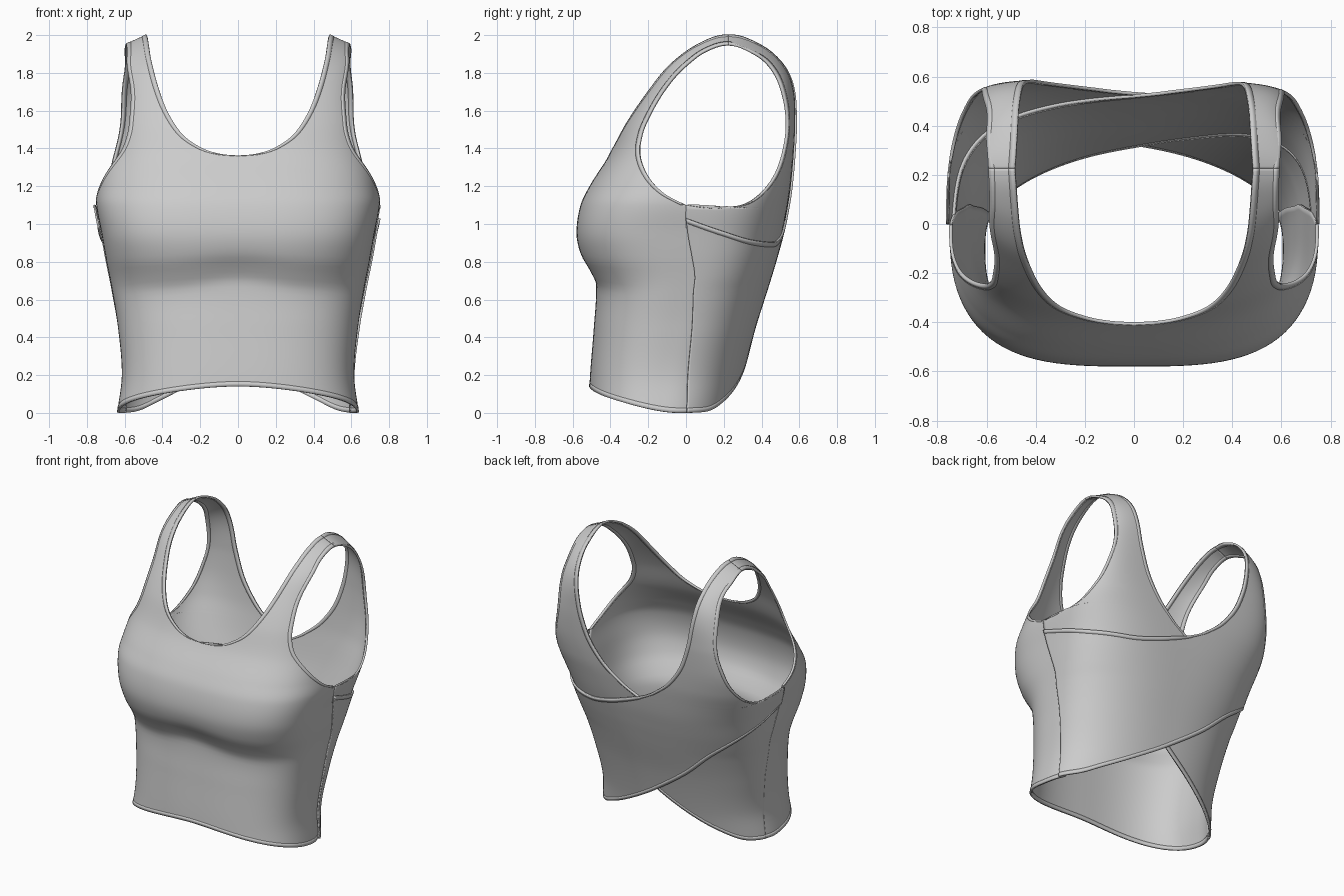
import bpy, bmesh, math
from mathutils import Vector

if "Cube" in bpy.data.objects:
    bpy.data.objects.remove(bpy.data.objects["Cube"])

# Body profile: height, half width, front y, back y, centre y, front / back squareness
BODY = [
    (2.00, .64, .225, .225, .225, 3.2, 3.2), (1.97, .64, .09, .36, .225, 3.2, 3.3),
    (1.91, .64, -.03, .47, .22, 3.2, 3.6), (1.82, .643, -.14, .545, .20, 3.2, 4.2),
    (1.70, .655, -.23, .572, .19, 3.2, 5.4), (1.53, .685, -.33, .57, .15, 3.1, 6.4),
    (1.36, .715, -.405, .56, .10, 3.0, 6.0), (1.20, .74, -.505, .545, .05, 3.0, 4.6),
    (1.10, .745, -.553, .53, .02, 3.1, 3.8), (.95, .718, -.575, .50, 0, 3.2, 3.2),
    (.82, .695, -.553, .465, 0, 3.0, 2.9), (.72, .675, -.505, .435, 0, 2.8, 2.7),
    (.64, .66, -.472, .41, -.02, 2.7, 2.6), (.45, .63, -.483, .35, -.05, 2.7, 2.5),
    (.20, .61, -.503, .285, -.10, 2.7, 2.4), (0, .635, -.513, .24, -.12, 2.7, 2.3)]
Q = [math.sqrt(2 - r[0]) for r in BODY]


def body(q):
    """Smoothly interpolated profile values at q = sqrt(2 - height)."""
    q = min(max(q, 0), Q[-1])
    i = next((k for k in range(len(Q) - 2) if q <= Q[k + 1]), len(Q) - 2)
    h = Q[i + 1] - Q[i]
    t = (q - Q[i]) / h
    out = []
    for c in range(1, 7):
        def slope(k):
            lo, hi = max(k - 1, 0), min(k + 1, len(Q) - 1)
            return (BODY[hi][c] - BODY[lo][c]) / (Q[hi] - Q[lo])
        a, b = BODY[i][c], BODY[i + 1][c]
        out.append((2*t**3 - 3*t*t + 1)*a + (t**3 - 2*t*t + t)*h*slope(i)
                   + (3*t*t - 2*t**3)*b + (t**3 - t*t)*h*slope(i + 1))
    return out


def surface(ang, q, off=0):
    a, yf, yb, yc, nf, nb = body(q)
    h = 2 - q * q
    c, s = math.cos(ang), math.sin(ang)
    if s < 0:  # underbust line rises towards the centre
        lift = .05 * math.exp(-(a * c / .26)**2 - ((h - .72) / .16)**2)
        yf = body(math.sqrt(2 - h + lift))[1]
    n, b = (nb, yb - yc) if s > 0 else (nf, yc - yf)
    r = (abs(c)**n + abs(s)**n)**(-1 / n)
    off *= min(1, (2 - h) * 2)
    x = (a + off) * r * c
    w = min(max((h - 1.7) / .3, 0), 1)
    drop = .05 * w * w * min(max((abs(x) - .48) / .11, 0), 1)
    return Vector((x, yc + (max(b, 0) + off) * r * s, h - drop))


# Points on the body given by one coordinate and height -> (angle, q)
def by_x(x, z, back):
    q = math.sqrt(2 - z)
    v = body(q)
    n = v[5] if back else v[4]
    X = min(abs(x) / v[0], 1)
    t = math.atan2((1 - X**n)**(1 / n), X)
    if x < 0:
        t = math.pi - t
    return (t if back else -t, q)


def F(x, z):
    return by_x(x, z, False)


def K(x, z):
    return by_x(x, z, True)


def R(y, z):
    q = math.sqrt(2 - z)
    a, yf, yb, yc, nf, nb = body(q)
    n, b = (nb, yb - yc) if y > yc else (nf, yc - yf)
    Y = min(abs(y - yc) / b, 1)
    t = math.atan2(Y, (1 - Y**n)**(1 / n))
    return (t if y > yc else -t, q)


def L(y, z):
    t, q = R(y, z)
    return (math.pi - t, q)


def spline(pts, steps):
    out = []
    for i in range(len(pts) - 1):
        p = [pts[max(i - 1, 0)], pts[i], pts[i + 1], pts[min(i + 2, len(pts) - 1)]]
        for k in range(steps):
            t = k / steps
            out.append([.5 * (2*p[1][c] + (p[2][c] - p[0][c])*t
                        + (2*p[0][c] - 5*p[1][c] + 4*p[2][c] - p[3][c])*t*t
                        + (3*p[1][c] - p[0][c] - 3*p[2][c] + p[3][c])*t**3) for c in (0, 1)])
    return out + [list(pts[-1])]


def edge_curve(pts, steps, corners):
    cuts = [0] + corners + [len(pts) - 1]
    out = []
    for a, b in zip(cuts, cuts[1:]):
        out = out[:-1] + spline(pts[a:b + 1], steps)
    return out


def panel_grid(rows, steps, cols, ca, cb, off=0, sx=1, ease=False):
    """Rows run from edge A to edge B; ca / cb list the sharp corners of each edge."""
    ea, eb = edge_curve([r[0] for r in rows], steps, ca), edge_curve([r[1] for r in rows], steps, cb)
    grid = []
    for (a0, q0), (a1, q1) in zip(ea, eb):
        row = []
        for j in range(cols + 1):
            v = j / cols
            e = min(1, v * 1.1)
            w = e * e * (3 - 2 * e) if ease else v
            p = surface(a0 + (a1 - a0) * v, max(q0 + (q1 - q0) * w, 0), off)
            row.append(Vector((p.x * sx, p.y, p.z)))
        grid.append(row)
    return grid


def cloth(name, grid, thick, mirror=False):
    bm = bmesh.new()
    vs = [[bm.verts.new(p) for p in row] for row in grid]
    for r0, r1 in zip(vs, vs[1:]):
        for j in range(len(r0) - 1):
            bm.faces.new((r0[j], r0[j + 1], r1[j + 1], r1[j]))
    bmesh.ops.remove_doubles(bm, verts=bm.verts, dist=1e-5)
    bmesh.ops.recalc_face_normals(bm, faces=bm.faces)
    me = bpy.data.meshes.new(name)
    bm.to_mesh(me)
    bm.free()
    ob = bpy.data.objects.new(name, me)
    bpy.context.collection.objects.link(ob)
    if mirror:
        ob.modifiers.new("mirror", 'MIRROR').merge_threshold = .002
    so = ob.modifiers.new("thickness", 'SOLIDIFY')
    so.thickness, so.offset = thick, 0
    bpy.context.view_layer.objects.active = ob
    ob.select_set(True)
    bpy.ops.object.shade_smooth_by_angle(angle=math.radians(40))
    ob.select_set(False)


def band(name, edge, inner, mirror=False, width=.026):
    """Folded edge binding running along a panel border."""
    strip = [[p, p + (i - p).normalized() * width] for p, i in zip(edge, inner)]
    if mirror:  # keep the middle joint on the mirror plane
        strip[0][1].x = strip[0][0].x if abs(strip[0][0].x) < .001 else strip[0][1].x
    cloth(name, strip, .013, mirror)


# Front panel, half: (centre / neckline) to (side seam / armhole); sides tuck under the back
ST = 8
front_rows = [
    (F(0, .14), R(.03, 0)), (F(0, .40), R(.05, .30)), (F(0, .64), R(.07, .56)),
    (F(0, .85), R(.07, .80)), (F(0, 1.05), R(.05, .98)), (F(0, 1.22), R(0, 1.10)),
    (F(0, 1.36), R(-.12, 1.165)), (F(.10, 1.37), R(-.205, 1.26)), (F(.20, 1.405), R(-.245, 1.37)),
    (F(.30, 1.48), R(-.235, 1.47)), (F(.38, 1.61), R(-.19, 1.58)), (F(.43, 1.75), R(-.12, 1.70)),
    (F(.46, 1.87), R(0, 1.85)), (F(.475, 1.96), R(.10, 1.945)), (F(.485, 2), F(.59, 2))]
g = panel_grid(front_rows, ST, 36, [6], [5], ease=True)
cloth("front_panel", g, .01, True)
band("front_hem", g[0], g[2], True)
neck = g[6*ST:]
band("front_neckline_binding", [r[0] for r in neck], [r[5] for r in neck], True)
band("front_armhole_binding", [r[-1] for r in g[5*ST:]], [r[-4] for r in g[5*ST:]], True)

# Wrap back panel: (hem / armhole) to (neckline), side seam across to opposite strap
back_rows = [
    (R(0, 0), R(0, 1.03)), (K(.53, .01), R(.18, .965)), (K(.42, .06), R(.34, .915)),
    (K(.25, .15), K(.42, .905)), (K(0, .305), K(.25, .94)), (K(-.25, .49), K(.12, .985)),
    (K(-.48, .70), K(.04, 1.015)), (L(.25, .86), K(0, 1.03)), (L(0, .98), K(-.03, 1.045)),
    (L(0, 1.10), K(-.07, 1.065)), (L(.15, 1.083), K(-.13, 1.105)), (L(.32, 1.11), K(-.24, 1.20)),
    (L(.45, 1.23), K(-.34, 1.34)), (L(.515, 1.40), K(-.40, 1.50)), (L(.53, 1.55), K(-.43, 1.64)),
    (L(.50, 1.72), K(-.45, 1.77)), (L(.42, 1.875), K(-.465, 1.88)), (L(.33, 1.955), K(-.475, 1.965)),
    (K(-.59, 2), K(-.485, 2))]
for name, off, sx in (("outer_back", .014, 1), ("inner_back", .004, -1)):
    g = panel_grid(back_rows, ST, 40, [8, 9], [], off, sx)
    cloth(name + "_panel", g, .01)
    band(name + "_hem", [r[0] for r in g[:8*ST + 1]], [r[3] for r in g[:8*ST + 1]])
    band(name + "_armhole_binding", [r[0] for r in g[9*ST:]], [r[3] for r in g[9*ST:]])
    band(name + "_neckline_binding", [r[-1] for r in g], [r[-4] for r in g])
